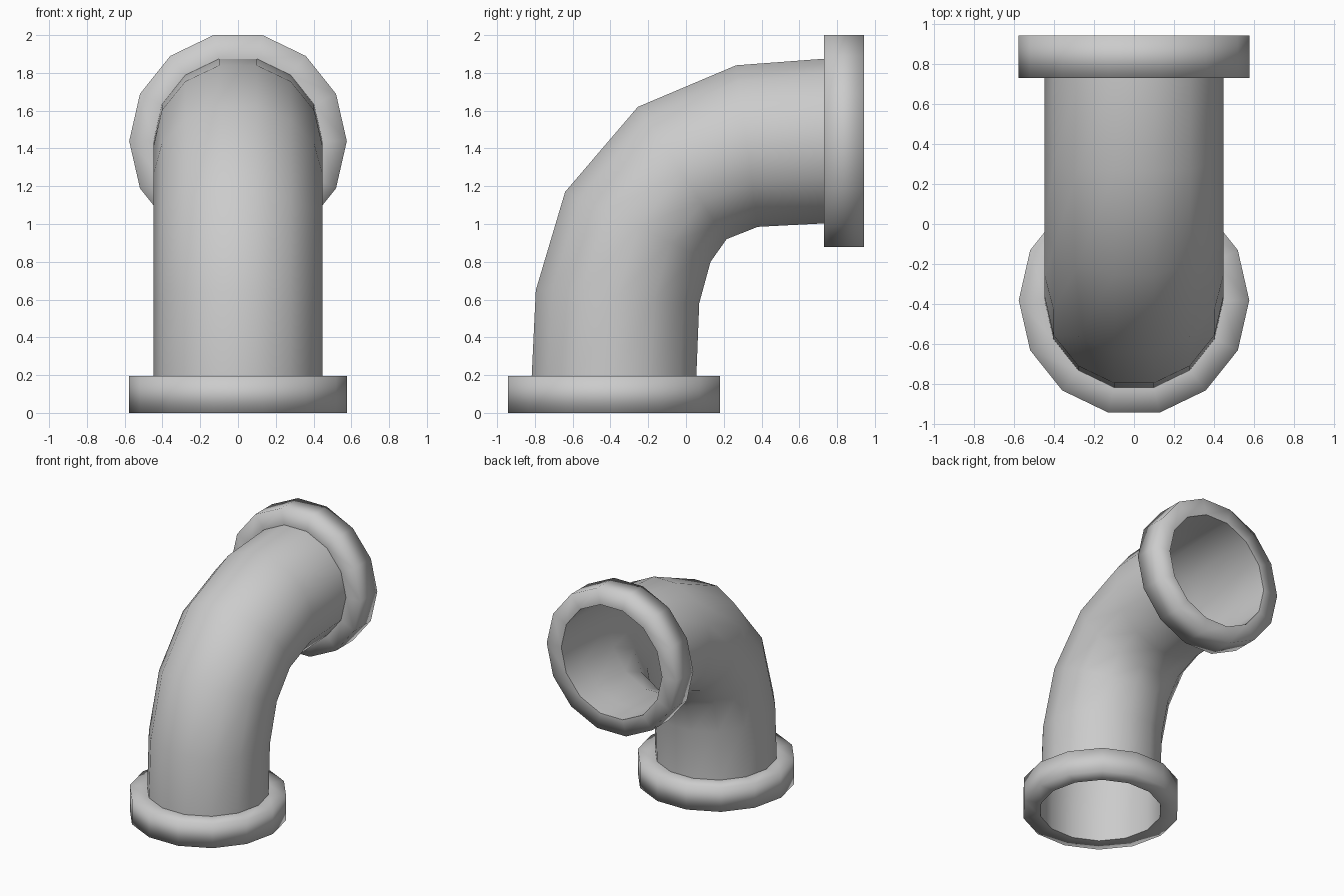
import bpy, bmesh, math
from mathutils import Vector

if "Cube" in bpy.data.objects:
    bpy.data.objects.remove(bpy.data.objects["Cube"])

SIDES = 14
FLAT = math.cos(math.pi / SIDES)   # flat side distance / corner radius
R_PIPE, R_FLANGE = 0.447, 0.576


def ring(bm, outer, inner, rx):
    """Polygon ring spanning two (y, z) points, with corner radius rx along x."""
    o, i = Vector((0, *outer)), Vector((0, *inner))
    mid, half = (o + i) / 2, (o - i) / 2 / FLAT
    verts = []
    for k in range(SIDES):
        a = (k + 0.5) * 2 * math.pi / SIDES
        verts.append(bm.verts.new(mid + half * math.cos(a) + Vector((rx * math.sin(a), 0, 0))))
    return verts


def skin(name, sections):
    """Smooth skin through a series of (outer, inner, rx) rings."""
    bm = bmesh.new()
    rings = [ring(bm, *s) for s in sections]
    for a, b in zip(rings, rings[1:]):
        for k in range(SIDES):
            n = (k + 1) % SIDES
            bm.faces.new((a[k], a[n], b[n], b[k])).smooth = True
    mesh = bpy.data.meshes.new(name)
    bm.to_mesh(mesh)
    bm.free()
    ob = bpy.data.objects.new(name, mesh)
    bpy.context.collection.objects.link(ob)
    return ob


def bottom(z, r):
    h = r * FLAT
    return ((-0.381 - h, z), (-0.381 + h, z), r)


def top(y, r):
    h = r * FLAT
    return ((y, 1.439 + h), (y, 1.439 - h), r)


# curved, open-ended pipe: outer and inner bend points
bend = [((-0.795, 0.65), (0.07, 0.58)),
        ((-0.64, 1.17), (0.13, 0.80)),
        ((-0.255, 1.62), (0.215, 0.92)),
        ((0.265, 1.84), (0.38, 0.985))]
skin("elbow_pipe",
     [bottom(0, R_PIPE), bottom(0.195, R_PIPE)]
     + [(o, i, R_PIPE) for o, i in bend]
     + [top(0.73, R_PIPE), top(0.943, R_PIPE)])

# flanges round both openings
for name, end, start, stop in (("bottom_flange", bottom, 0, 0.195),
                               ("outlet_flange", top, 0.73, 0.943)):
    skin(name, [end(start, R_PIPE), end(start, R_FLANGE),
                end(stop, R_FLANGE), end(stop, R_PIPE)])
